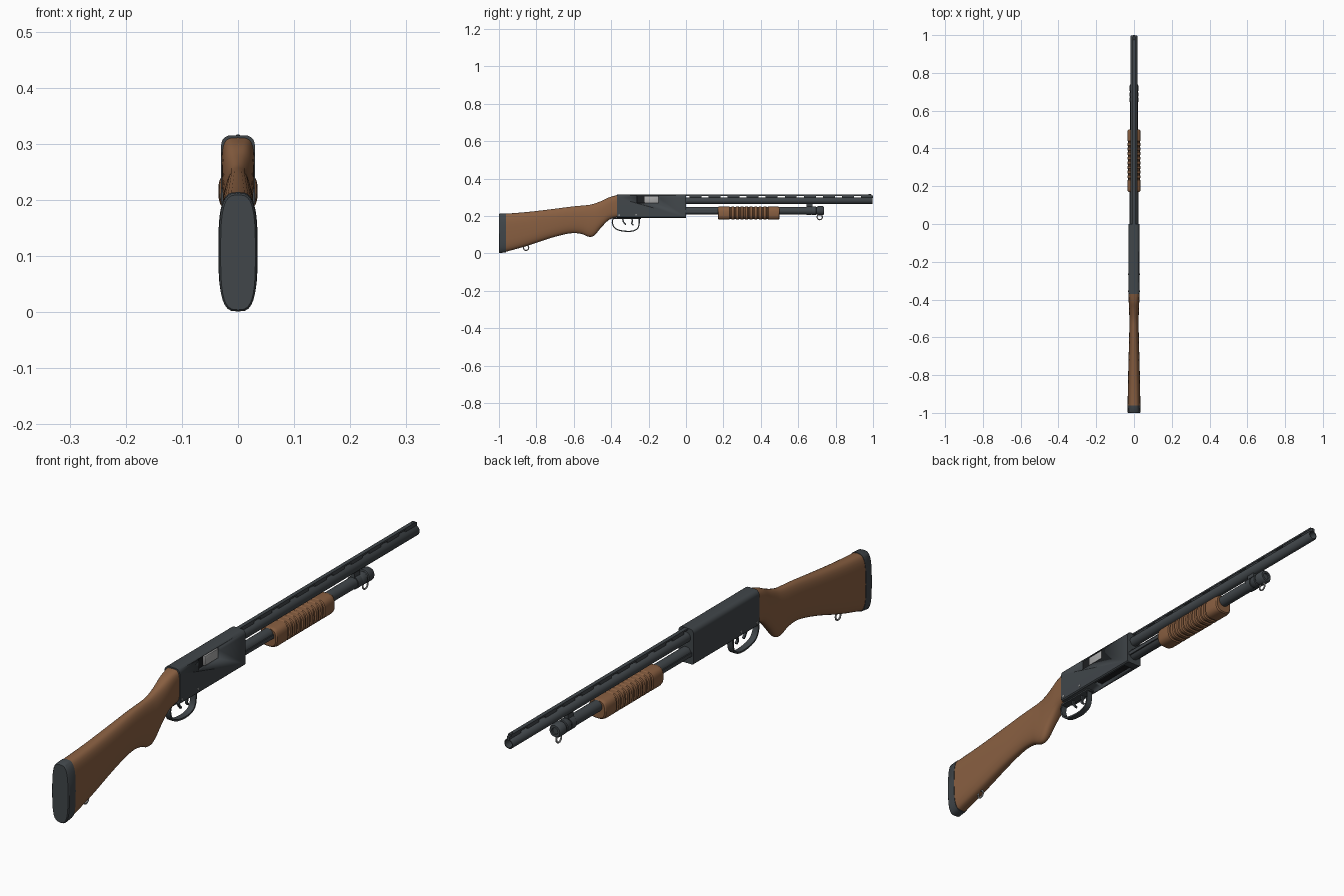
import bpy, bmesh, math
from mathutils import Vector

cube = bpy.data.objects.get("Cube")
if cube:
    bpy.data.objects.remove(cube)


def material(name, rgb):
    m = bpy.data.materials.new(name)
    m.use_nodes = True
    m.diffuse_color = (*rgb, 1)
    m.node_tree.nodes["Principled BSDF"].inputs["Base Color"].default_value = (*rgb, 1)
    return m


STEEL = material("blued steel", (0.052, 0.061, 0.068))
WOOD = material("walnut", (0.25, 0.115, 0.053))
SILVER = material("bright steel", (0.4, 0.4, 0.4))
BLACK = material("dark recess", (0.012, 0.013, 0.015))


def finish(name, bm, mat, angle=35):
    bmesh.ops.recalc_face_normals(bm, faces=bm.faces)
    mesh = bpy.data.meshes.new(name)
    bm.to_mesh(mesh)
    bm.free()
    ob = bpy.data.objects.new(name, mesh)
    bpy.context.collection.objects.link(ob)
    mesh.materials.append(mat)
    bpy.ops.object.select_all(action="DESELECT")
    ob.select_set(True)
    bpy.context.view_layer.objects.active = ob
    bpy.ops.object.shade_smooth_by_angle(angle=math.radians(angle))
    return ob


def skin(name, rings, mat, closed=False, angle=35):
    """Bridge equal rings of points; cap the ends unless closed."""
    bm = bmesh.new()
    rows = [[bm.verts.new(p) for p in ring] for ring in rings]
    n = len(rows[0])
    for a, b in zip(rows, rows[1:] + rows[:1] if closed else rows[1:]):
        for i in range(n):
            j = (i + 1) % n
            bm.faces.new((a[i], a[j], b[j], b[i]))
    if not closed:
        bm.faces.new(rows[0])
        bm.faces.new(rows[-1])
    return finish(name, bm, mat, angle)


def oval(y, low, high, half, power, n=32):
    """Rounded-box cross-section facing along y."""
    ring = []
    for i in range(n):
        t = math.tau * i / n
        c, s = math.cos(t), math.sin(t)
        x = half * math.copysign(abs(c) ** (2 / power), c)
        z = (high - low) / 2 * math.copysign(abs(s) ** (2 / power), s)
        ring.append((x, y, (low + high) / 2 + z))
    return ring


def spline(points, steps=4):
    """Catmull-Rom smoothing of tuples of any size."""
    pts = [Vector(p) for p in points]
    out = []
    for i in range(len(pts) - 1):
        a, b, c, d = pts[max(i - 1, 0)], pts[i], pts[i + 1], pts[min(i + 2, len(pts) - 1)]
        for k in range(steps):
            t = k / steps
            out.append(b + (c - a) * (t / 2) + (a * 2 - b * 5 + c * 4 - d) * (t * t / 2)
                       + (b * 3 - a - c * 3 + d) * (t ** 3 / 2))
    return out + [pts[-1]]


def lathe(name, profile, z, mat, n=24, closed=False):
    """Round part along y from (y, radius) pairs."""
    return skin(name, [[(r * math.cos(math.tau * i / n), y, z + r * math.sin(math.tau * i / n))
                        for i in range(n)] for y, r in profile], mat, closed)


def box(name, lo, hi, mat, bevel=0.0):
    bm = bmesh.new()
    bmesh.ops.create_cube(bm, size=1)
    for v in bm.verts:
        v.co = [(a + b) / 2 + c * (b - a) for a, b, c in zip(lo, hi, v.co)]
    if bevel:
        bmesh.ops.bevel(bm, geom=bm.edges[:], offset=bevel, segments=2, profile=0.5, affect="EDGES")
    return finish(name, bm, mat)


def strap(name, path, half, thick, mat):
    """Flat bar swept along a (y, z) path."""
    pts = spline(path, 5)
    rings = []
    for i, p in enumerate(pts):
        d = (pts[min(i + 1, len(pts) - 1)] - pts[max(i - 1, 0)]).normalized()
        n = Vector((-d.y, d.x)) * thick / 2
        rings.append([(-half, *(p - n)), (half, *(p - n)), (half, *(p + n)), (-half, *(p + n))])
    return skin(name, rings, mat)


def torus(name, y, z, major, minor, mat):
    rings = []
    for i in range(24):
        a = math.tau * i / 24
        rings.append([(minor * math.sin(b), y + (major + minor * math.cos(b)) * math.cos(a),
                       z + (major + minor * math.cos(b)) * math.sin(a))
                      for b in (math.tau * k / 8 for k in range(8))])
    return skin(name, rings, mat, closed=True)


def cut(target, cutter):
    cutter.hide_render = True
    cutter.hide_set(True)
    cutter.display_type = "WIRE"
    mod = target.modifiers.new("opening", "BOOLEAN")
    mod.operation = "DIFFERENCE"
    mod.object = cutter
    bpy.context.view_layer.objects.active = target
    bpy.ops.object.modifier_apply(modifier=mod.name)
    bpy.data.objects.remove(cutter)


# Stock and butt pad: (y, bottom, top, half width, squareness)
stock = [(-0.965, 0.008, 0.212, 0.034, 3.2), (-0.85, 0.04, 0.221, 0.032, 3),
         (-0.72, 0.083, 0.236, 0.029, 2.7), (-0.62, 0.107, 0.249, 0.026, 2.5),
         (-0.56, 0.104, 0.255, 0.025, 2.4), (-0.52, 0.089, 0.259, 0.025, 2.4),
         (-0.49, 0.096, 0.266, 0.025, 2.4), (-0.45, 0.142, 0.281, 0.026, 2.6),
         (-0.41, 0.18, 0.3, 0.028, 3), (-0.365, 0.195, 0.312, 0.029, 4)]
skin("stock", [oval(*s) for s in spline(stock)], WOOD)
pad = [(-1, 0.004, 0.209, 0.031, 3.2), (-0.996, 0.001, 0.212, 0.034, 3.2),
       (-0.962, 0.006, 0.214, 0.035, 3.2)]
skin("butt_pad", [oval(*s) for s in pad], STEEL)

# Receiver with rounded top edges
W, R = 0.03, 0.017
outline = [(-W + 0.004, 0.19), (W - 0.004, 0.19), (W, 0.194)]
for side in (0, 1):
    for k in range(7):
        a = math.pi / 2 * (side + k / 6)
        cx = (W - R) * (1 - 2 * side)
        outline.append((cx + R * math.cos(a), 0.315 - R + R * math.sin(a)))
outline.append((-W, 0.194))
receiver = skin("receiver", [[(x, y, z) for x, z in outline] for y in (-0.37, 0)], STEEL)
cut(receiver, box("port_cutter", (0.017, -0.262, 0.268), (0.05, -0.146, 0.309), STEEL))
cut(receiver, box("loading_cutter", (-0.019, -0.2, 0.15), (0.019, -0.03, 0.205), STEEL))
box("port_recess", (0.015, -0.262, 0.268), (0.018, -0.146, 0.306), BLACK)
box("bolt", (0.012, -0.222, 0.27), (0.026, -0.147, 0.304), SILVER, 0.002)
box("loading_gate", (-0.019, -0.2, 0.203), (0.019, -0.03, 0.207), BLACK)
for i, (y, z) in enumerate([(-0.357, 0.204), (-0.267, 0.207)]):
    bm = bmesh.new()
    bmesh.ops.create_cone(bm, cap_ends=True, segments=12, radius1=0.004, radius2=0.004, depth=0.063)
    for v in bm.verts:
        v.co = (v.co.z, y + v.co.y, z + v.co.x)
    finish(f"receiver_pin_{i + 1}", bm, SILVER)

# Trigger group
box("trigger_plate", (-0.014, -0.39, 0.185), (0.014, -0.24, 0.193), STEEL, 0.002)
guard = [(-0.388, 0.19), (-0.394, 0.165), (-0.38, 0.135), (-0.345, 0.121), (-0.295, 0.118),
         (-0.262, 0.13), (-0.251, 0.155), (-0.25, 0.19)]
strap("trigger_guard", guard, 0.011, 0.006, STEEL)
strap("trigger", [(-0.293, 0.19), (-0.286, 0.175), (-0.29, 0.16), (-0.281, 0.15)], 0.004, 0.007, STEEL)
strap("rear_lever", [(-0.338, 0.19), (-0.335, 0.17), (-0.322, 0.153)], 0.004, 0.007, STEEL)

# Barrel, hollow at the muzzle
BZ, TZ = 0.282, 0.228
lathe("barrel", [(-0.01, 0.018), (0.995, 0.018), (0.998, 0.016), (0.998, 0.0135),
                 (0.9, 0.0135), (-0.01, 0.0135)], BZ, STEEL, closed=True)
lathe("bore", [(0.9, 0.0134), (0.902, 0.0134)], BZ, BLACK)

# Ventilated rib on posts, with a bead
box("rib", (-0.007, -0.005, 0.308), (0.007, 0.99, 0.314), STEEL)
for i in range(10):
    y = 0.05 + i * 0.102
    box(f"rib_post_{i + 1}", (-0.005, y - 0.032, 0.296), (0.005, y + 0.032, 0.309), STEEL)
lathe("sight_bead", [(0.975, 0.002), (0.978, 0.004), (0.988, 0.004), (0.991, 0.002)], 0.313, STEEL, 12)

# Magazine tube, cap and barrel clamp
lathe("magazine_tube", [(-0.01, 0.02), (0.68, 0.02)], TZ, STEEL)
lathe("magazine_cap", [(0.672, 0.021), (0.675, 0.023), (0.695, 0.023), (0.697, 0.02), (0.702, 0.02),
                       (0.704, 0.024), (0.732, 0.024), (0.738, 0.02), (0.738, 0.012),
                       (0.733, 0.011)], TZ, STEEL)
lathe("clamp_ring", [(0.645, 0.023), (0.67, 0.023)], TZ, STEEL)
box("clamp_bridge", (-0.008, 0.643, TZ + 0.015), (0.008, 0.675, BZ - 0.01), STEEL)

# Action bars beside the tube
for name, s in (("left", 1), ("right", -1)):
    x = sorted((s * 0.018, s * 0.023))
    box(f"{name}_action_bar", (x[0], -0.005, 0.219), (x[1], 0.18, 0.232), STEEL)

# Ribbed fore-end
def grip(y, inset):
    return oval(y, 0.18 + inset, 0.25 - inset * 0.4, 0.035 - inset, 3)


rings = [grip(0.17, 0.006), grip(0.174, 0.002), grip(0.185, 0)]
for i in range(9):
    y = 0.232 + i * 0.0245
    rings += [grip(y + d, g) for d, g in ((0, 0), (0.003, 0.0045), (0.009, 0.0045), (0.012, 0))]
rings += [grip(0.485, 0), grip(0.496, 0.002), grip(0.5, 0.006)]
skin("fore_end", rings, WOOD, angle=30)

# Sling swivels
for name, y, z in (("front", 0.715, 0.194), ("rear", -0.855, 0.03)):
    torus(f"{name}_sling_ring", y, z, 0.014, 0.003, SILVER)
    box(f"{name}_sling_stud", (-0.005, y - 0.005, z + 0.009), (0.005, y + 0.005, z + 0.02), STEEL, 0.001)
